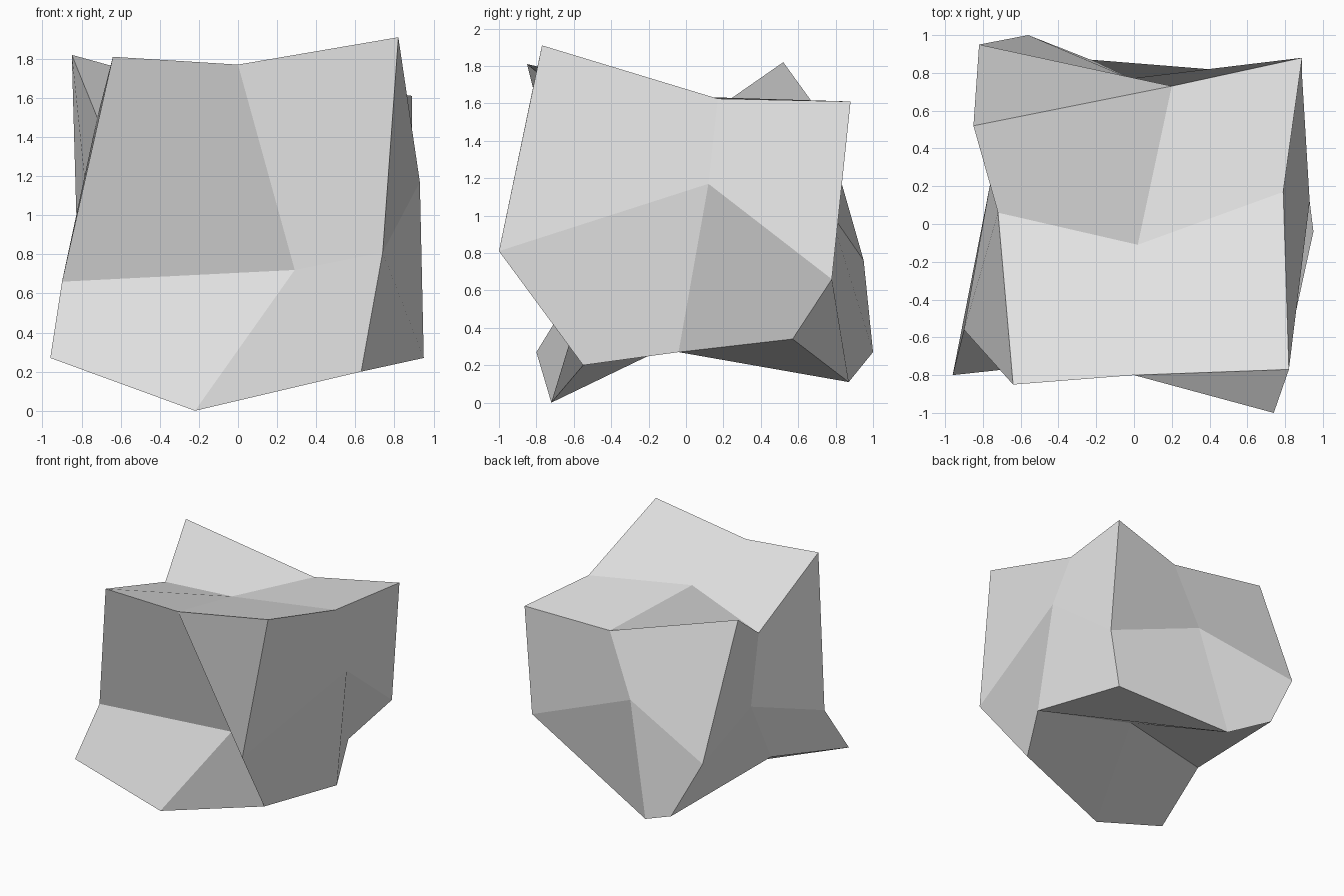
import bpy
import bmesh

old = bpy.data.objects.get("Cube")
if old:
    bpy.data.objects.remove(old, do_unlink=True)

# Boulder levels: each has rows from front to back, points from -x to +x
low = [
    [(-.96, -.8, .27), (-.22, -.72, 0), (.63, -.55, .2)],
    [(-.73, -.09, .4), (.12, .11, .4), (.95, -.04, .27)],
    [(-.56, 1, .27), (-.23, .87, .11), (.63, .57, .34)],
]
middle = [
    [(-.9, -.56, .66), (.29, -.5, .72), (.74, -1, .81)],
    [(-.76, .22, .95), None, (.93, .12, 1.17)],
    [(-.82, .95, .76), (-.02, .77, 1.02), (.89, .78, .66)],
]
top = [
    [(-.64, -.85, 1.81), (0, -.8, 1.77), (.82, -.77, 1.91)],
    [(-.72, .06, 1.5), (.02, -.11, 1.64), (.79, .17, 1.625)],
    [(-.85, .52, 1.82), (.2, .73, 1.53), (.89, .88, 1.61)],
]

# Sides whose quads fold along the other diagonal, as (axis, end)
FOLDED = {(0, 2), (1, 0), (2, 0)}


def make_material(name, color):
    material = bpy.data.materials.new(name)
    material.use_nodes = True
    material.diffuse_color = color
    shader = next(n for n in material.node_tree.nodes if n.type == "BSDF_PRINCIPLED")
    shader.inputs["Base Color"].default_value = color
    return material


def add_side(bm, lattice, axis, end):
    """Skin one side of the lattice with four quads, facing outward."""
    across, along = (axis + 1) % 3, (axis + 2) % 3
    for u in range(2):
        for v in range(2):
            quad = []
            for du, dv in ((0, 0), (1, 0), (1, 1), (0, 1)):
                key = [end] * 3
                key[across], key[along] = u + du, v + dv
                quad.append(lattice[tuple(key)])
            if (axis, end) in FOLDED:
                quad = quad[1:] + quad[:1]
            if end == 0:
                quad = [quad[0]] + quad[:0:-1]
            bm.faces.new(quad)


# Faceted boulder
bm = bmesh.new()
lattice = {}
for k, level in enumerate((low, middle, top)):
    for j, row in enumerate(level):
        for i, point in enumerate(row):
            if point:
                lattice[i, j, k] = bm.verts.new(point)

for axis in range(3):
    for end in (0, 2):
        add_side(bm, lattice, axis, end)

mesh = bpy.data.meshes.new("boulder")
bm.to_mesh(mesh)
bm.free()
mesh.materials.append(make_material("light grey stone", (.8, .8, .8, 1)))
boulder = bpy.data.objects.new("boulder", mesh)
bpy.context.collection.objects.link(boulder)
